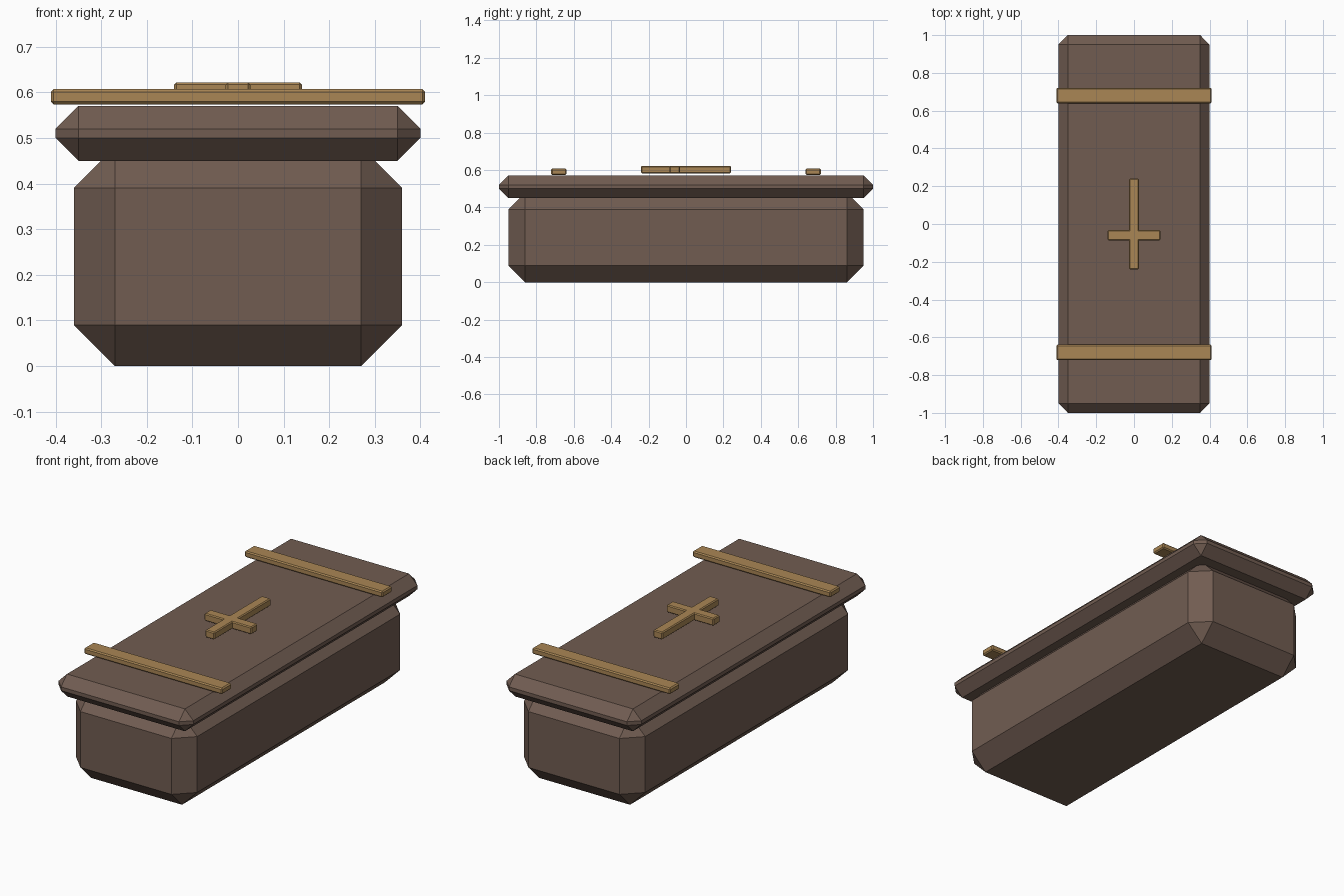
import bpy, bmesh

if "Cube" in bpy.data.objects:
    bpy.data.objects.remove(bpy.data.objects["Cube"])


def make_mat(name, rgb):
    m = bpy.data.materials.new(name)
    m.diffuse_color = (*rgb, 1)
    m.use_nodes = True
    m.node_tree.nodes["Principled BSDF"].inputs["Base Color"].default_value = m.diffuse_color
    return m


wood = make_mat("dark_wood", (0.165, 0.108, 0.083))
brass = make_mat("brass", (0.40, 0.24, 0.09))


def chamfered_box(name, lo, hi, chamfer, mat):
    """Box between two corners with every edge cut by one flat chamfer."""
    bm = bmesh.new()
    bmesh.ops.create_cube(bm, size=1)
    for v in bm.verts:
        v.co = [(a + b) / 2 + c * (b - a) for a, b, c in zip(lo, hi, v.co)]
    bmesh.ops.bevel(bm, geom=bm.edges[:], offset=chamfer, segments=1,
                    profile=0.5, affect='EDGES')
    bmesh.ops.recalc_face_normals(bm, faces=bm.faces[:])
    me = bpy.data.meshes.new(name)
    bm.to_mesh(me)
    bm.free()
    me.materials.append(mat)
    ob = bpy.data.objects.new(name, me)
    bpy.context.collection.objects.link(ob)
    return ob


# Box body and overhanging lid
chamfered_box("coffin_body", (-0.36, -0.95, 0), (0.36, 0.95, 0.48), 0.09, wood)
chamfered_box("coffin_lid", (-0.40, -1.0, 0.45), (0.40, 1.0, 0.57), 0.05, wood)

# Two metal straps across the lid
for label, y in (("front", -0.68), ("back", 0.68)):
    chamfered_box(label + "_strap", (-0.41, y - 0.041, 0.574),
                  (0.41, y + 0.041, 0.607), 0.006, brass)

# Cross on the lid
chamfered_box("cross_upright", (-0.027, -0.24, 0.582), (0.027, 0.24, 0.622), 0.005, brass)
chamfered_box("cross_arm", (-0.14, -0.087, 0.582), (0.14, -0.033, 0.622), 0.005, brass)
